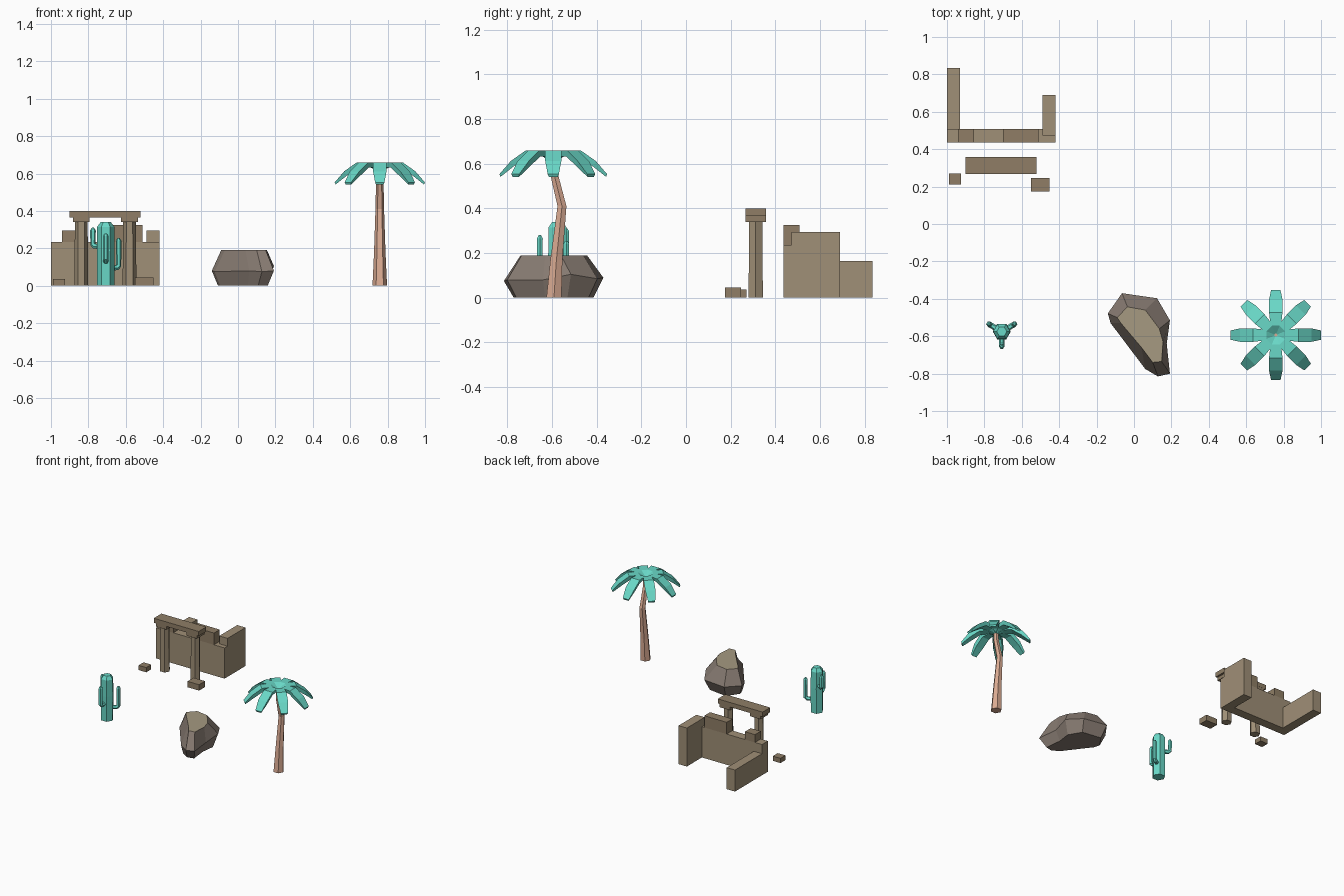
import bpy, bmesh, math
from mathutils import Vector

if "Cube" in bpy.data.objects:
    bpy.data.objects.remove(bpy.data.objects["Cube"])


def material(name, rgb):
    # sRGB 0-255 converted to linear
    m = bpy.data.materials.new(name)
    m.diffuse_color = [(c / 255) ** 2.2 for c in rgb] + [1]
    m.use_nodes = True
    m.node_tree.nodes["Principled BSDF"].inputs["Base Color"].default_value = m.diffuse_color
    return m


STONE = material("stone", (158, 142, 118))
DARK_STONE = material("dark_stone", (142, 125, 102))
ROCK = material("rock", (134, 122, 113))
ROCK_TOP = material("rock_top", (164, 152, 128))
GREEN = material("plant_green", (105, 215, 198))
BARK = material("bark", (218, 170, 146))


def loft(name, rings, *mats):
    """Closed flat-faced skin through rings of equal length; last face is the top cap."""
    bm = bmesh.new()
    vs = [[bm.verts.new(p) for p in r] for r in rings]
    n = len(rings[0])
    for a, b in zip(vs, vs[1:]):
        for i in range(n):
            j = (i + 1) % n
            bm.faces.new((a[i], a[j], b[j], b[i]))
    bm.faces.new(vs[0][::-1])
    cap = bm.faces.new(vs[-1])
    cap.material_index = len(mats) - 1
    bmesh.ops.recalc_face_normals(bm, faces=bm.faces)
    me = bpy.data.meshes.new(name)
    bm.to_mesh(me)
    bm.free()
    for m in mats:
        me.materials.append(m)
    ob = bpy.data.objects.new(name, me)
    bpy.context.collection.objects.link(ob)
    return ob


def box(name, x0, x1, y0, y1, z0, z1, mat):
    base = [(x0, y0), (x1, y0), (x1, y1), (x0, y1)]
    return loft(name, [[(x, y, z) for x, y in base] for z in (z0, z1)], mat)


def ring(x, y, z, r, n=6, turn=0.0):
    return [(x + r * math.cos(turn + math.tau * i / n),
             y + r * math.sin(turn + math.tau * i / n), z) for i in range(n)]


# Ruined walls with broken tops
box("back_wall", -1.0, -0.42, 0.437, 0.507, 0, 0.235, STONE)
box("left_wall", -1.0, -0.93, 0.437, 0.835, 0, 0.165, STONE)
box("right_wall", -0.49, -0.42, 0.473, 0.69, 0, 0.295, STONE)
box("wall_block_left", -0.94, -0.855, 0.437, 0.507, 0.235, 0.295, DARK_STONE)
box("wall_block_right", -0.70, -0.51, 0.437, 0.507, 0.235, 0.325, DARK_STONE)

# Colonnade: two columns, capitals and a lintel
for side, x in (("left", -0.838), ("right", -0.58)):
    loft(side + "_column", [ring(x, 0.312, z, r) for z, r in ((0, 0.037), (0.34, 0.034))], STONE)
    box(side + "_capital", x - 0.045, x + 0.045, 0.267, 0.357, 0.34, 0.365, DARK_STONE)
box("lintel", -0.90, -0.52, 0.266, 0.358, 0.365, 0.40, DARK_STONE)

# Fallen stones
box("small_rubble", -0.99, -0.925, 0.21, 0.27, 0, 0.036, DARK_STONE)
box("large_rubble", -0.55, -0.452, 0.174, 0.247, 0, 0.045, DARK_STONE)

# Boulder: outline at its widest, narrowing to flat base and top
outline = [(-0.14, -0.478), (-0.064, -0.37), (0.123, -0.397), (0.192, -0.515),
           (0.175, -0.64), (0.192, -0.80), (0.128, -0.815), (0.06, -0.775), (-0.125, -0.53)]
top = [(-0.09, -0.50), (-0.035, -0.443), (0.06, -0.46), (0.135, -0.56),
       (0.155, -0.63), (0.148, -0.735), (0.10, -0.74), (0.04, -0.66), (-0.07, -0.53)]
heights = (0.08, 0.09, 0.085, 0.105, 0.08, 0.08, 0.075, 0.08, 0.075)
base = [(0.025 + (x - 0.025) * 0.8, -0.593 + (y + 0.593) * 0.8, 0) for x, y in outline]
loft("boulder", [base, [(x, y, h) for (x, y), h in zip(outline, heights)],
                 [(x, y, 0.19) for x, y in top]], ROCK, ROCK_TOP)

# Cactus body with tapered crown
CX, CY = -0.707, -0.575
loft("cactus_body", [ring(CX, CY, z, r) for z, r in
                     ((0, 0.046), (0.19, 0.048), (0.315, 0.046), (0.34, 0.027))], GREEN)


def cactus_arm(name, angle, z0, z1, reach=0.079, r=0.015, n=6):
    d = Vector((math.cos(angle), math.sin(angle), 0))
    side, up = Vector((-d.y, d.x, 0)), Vector((0, 0, 1))
    # distance out, height, bend of the section plane, radius
    path = [(0.02, z0, 0, r), (reach - 0.012, z0, 22.5, r), (reach, z0 + 0.012, 67.5, r),
            (reach, z1 - 0.014, 90, r), (reach, z1, 90, r * 0.4)]
    rings = []
    for dist, z, bend, rad in path:
        b = math.radians(bend)
        across = up * math.cos(b) - d * math.sin(b)
        c = Vector((CX, CY, z)) + d * dist
        rings.append([c + side * rad * math.cos(math.tau * i / n)
                      + across * rad * math.sin(math.tau * i / n) for i in range(n)])
    loft(name, rings, GREEN)


cactus_arm("cactus_left_arm", math.radians(150), 0.21, 0.31)
cactus_arm("cactus_right_arm", math.radians(30), 0.095, 0.255)
cactus_arm("cactus_front_arm", math.radians(-90), 0.132, 0.28)

# Palm trunk, bowed in y
PX, PY = 0.758, -0.594
loft("palm_trunk", [ring(PX, y, z, r) for y, z, r in
                    ((-0.591, 0, 0.039), (-0.58, 0.17, 0.031),
                     (-0.555, 0.41, 0.023), (-0.592, 0.56, 0.02), (-0.594, 0.63, 0.018))], BARK)

# Palm fronds: eight thick drooping blades; (distance, height, half width, thickness)
blade = [(0.008, 0.632, 0.016, 0.02), (0.05, 0.66, 0.028, 0.026), (0.122, 0.66, 0.036, 0.028),
         (0.19, 0.612, 0.036, 0.026), (0.241, 0.553, 0.025, 0.012)]
for k in range(8):
    a = math.tau * k / 8
    d = Vector((math.cos(a), math.sin(a), 0))
    s = Vector((-d.y, d.x, 0))
    rings = []
    for dist, z, w, t in blade:
        c = Vector((PX, PY, z)) + d * dist
        under = Vector((0, 0, -t)) - d * t * 0.4 * (dist > 0.1)
        rings.append([c - s * w, c + s * w, c + s * w * 0.8 + under, c - s * w * 0.8 + under])
    loft("palm_frond_%d" % (k + 1), rings, GREEN)
